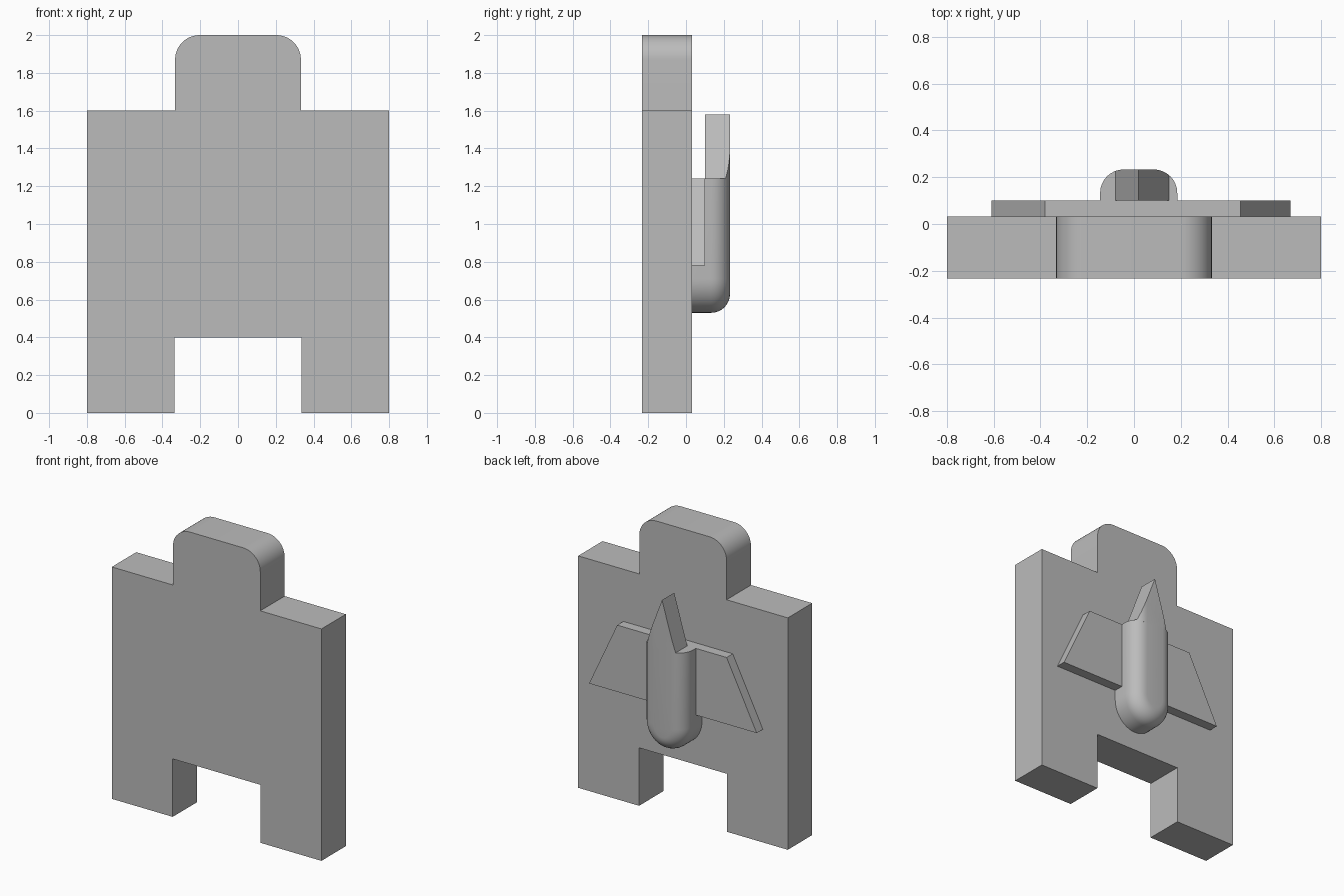
import bpy, bmesh
from math import sin, cos, pi, radians
from mathutils import Vector

if "Cube" in bpy.data.objects:
    bpy.data.objects.remove(bpy.data.objects["Cube"])

grey = bpy.data.materials.new("plain_grey")
grey.use_nodes = True
grey.diffuse_color = (0.5, 0.5, 0.5, 1)
grey.node_tree.nodes["Principled BSDF"].inputs["Base Color"].default_value = (0.5, 0.5, 0.5, 1)

FRONT, FACE, BACK = -0.233, 0.033, 0.233   # depth of the plate and of the relief
WING_Y = 0.10
CX, HALF, FILLET = 0.02, 0.165, 0.1        # body centre, half width, edge radius
BODY_TOP, NOSE_Z, NOSE_H = 1.24, 0.71, 0.18
STEPS = 12


def arc(cx, cy, rx, ry, start, end, n=STEPS):
    """Points along an elliptical arc, angles in degrees."""
    angles = [radians(start + (end - start) * i / n) for i in range(n + 1)]
    return [(cx + rx * cos(a), cy + ry * sin(a)) for a in angles]


def loft(bm, rings):
    """Join equal closed rings with quads and cap both ends."""
    loops = [[bm.verts.new(p) for p in ring] for ring in rings]
    for a, b in zip(loops, loops[1:]):
        for i in range(len(a)):
            j = (i + 1) % len(a)
            bm.faces.new((a[i], a[j], b[j], b[i]))
    bm.faces.new(loops[0])
    bm.faces.new(loops[-1])


def finish(bm, name):
    bmesh.ops.recalc_face_normals(bm, faces=bm.faces)
    mesh = bpy.data.meshes.new(name)
    bm.to_mesh(mesh)
    bm.free()
    mesh.materials.append(grey)
    obj = bpy.data.objects.new(name, mesh)
    bpy.context.collection.objects.link(obj)
    bpy.ops.object.select_all(action='DESELECT')
    obj.select_set(True)
    bpy.context.view_layer.objects.active = obj
    bpy.ops.object.shade_smooth_by_angle(angle=radians(30))


def extrude_y(name, outline, y0, y1):
    bm = bmesh.new()
    loft(bm, [[(x, y, z) for x, z in outline] for y in (y0, y1)])
    finish(bm, name)


# Plate with rounded tab on top and square notch below
r = 0.13
right_half = [(0.335, 0.4), (0.335, 0), (0.8, 0), (0.8, 1.6), (0.333, 1.6)]
right_half += arc(0.333 - r, 2 - r, r, r, 0, 90)
plate = right_half + [(-x, z) for x, z in reversed(right_half)]
extrude_y("puzzle_plate", plate, FRONT, FACE)

# Swept wings
extrude_y("wings", [(-0.61, 0.78), (0.67, 0.78), (0.455, BODY_TOP), (-0.38, BODY_TOP)],
          FACE - 0.005, WING_Y)


# Body: round nose, open flat tail end, filleted outer edge
def body_ring(inset, y):
    w = HALF - inset
    pts = [(CX - w, BODY_TOP)]
    pts += arc(CX, NOSE_Z, w, NOSE_H - inset, 180, 360, 2 * STEPS)
    pts += [(CX + w, BODY_TOP)]
    return [(x, y, z) for x, z in pts]


rings = [body_ring(0, FACE - 0.005)]
for d, h in arc(FILLET, BACK - FILLET, FILLET, FILLET, 180, 90, 8):
    rings.append(body_ring(d, h))
bm = bmesh.new()
loft(bm, rings)
finish(bm, "body")

# Tail fin: body section extended upward, then cut to a point on both sides
section = [(CX + HALF, WING_Y)]
section += arc(CX + HALF - FILLET, BACK - FILLET, FILLET, FILLET, 0, 90)
section += arc(CX - HALF + FILLET, BACK - FILLET, FILLET, FILLET, 90, 180)
section += [(CX - HALF, WING_Y)]
bm = bmesh.new()
loft(bm, [[(x, y, z) for x, y in section] for z in (BODY_TOP - 0.01, 1.7)])
apex = Vector((CX, 0, 1.58))
for base_x in (-0.08, 0.15):
    slope = Vector((base_x, 0, BODY_TOP)) - apex
    normal = Vector((-slope.z, 0, slope.x))
    if normal.z < 0:
        normal.negate()
    cut = bmesh.ops.bisect_plane(bm, geom=bm.verts[:] + bm.edges[:] + bm.faces[:],
                                 plane_co=apex, plane_no=normal, clear_outer=True)
    edges = [e for e in cut["geom_cut"] if isinstance(e, bmesh.types.BMEdge)]
    bmesh.ops.holes_fill(bm, edges=edges, sides=0)
finish(bm, "tail_fin")
